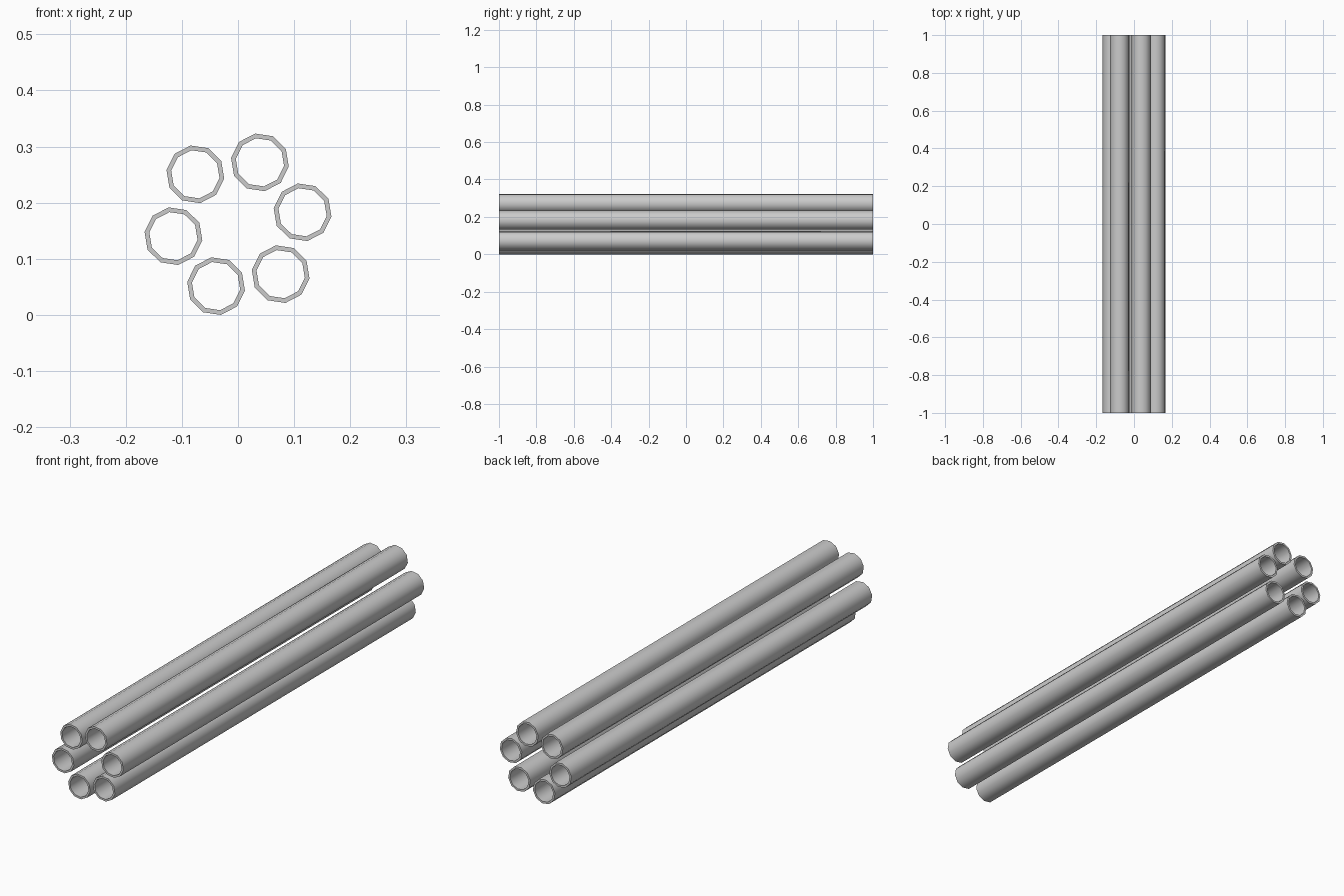
import bpy, bmesh
from math import sin, cos, radians

if "Cube" in bpy.data.objects:
    bpy.data.objects.remove(bpy.data.objects["Cube"])

SIDES, LENGTH = 10, 2.0
R_OUT, R_IN = 0.052, 0.0435      # tube radii
RING_R, PHASE = 0.117, 10.5      # tube centres around the cluster axis
TURN = 27.5                      # rotation of each ten-sided section
CENTRE_Z = RING_R * sin(radians(60 + PHASE)) + R_OUT * sin(radians(TURN + 72))


def make_tube(name, x, z):
    """Open hollow ten-sided tube running along y."""
    bm = bmesh.new()
    loops = []
    for r, y in ((R_OUT, -1), (R_OUT, 1), (R_IN, 1), (R_IN, -1)):
        loops.append([bm.verts.new((r * cos(radians(TURN + 360 / SIDES * i)),
                                    y * LENGTH / 2,
                                    r * sin(radians(TURN + 360 / SIDES * i))))
                      for i in range(SIDES)])
    # outer wall, back rim, inner wall, front rim
    for k in range(4):
        a, b = loops[k], loops[(k + 1) % 4]
        for i in range(SIDES):
            j = (i + 1) % SIDES
            bm.faces.new((a[i], a[j], b[j], b[i]))
    bmesh.ops.recalc_face_normals(bm, faces=bm.faces)
    mesh = bpy.data.meshes.new(name)
    bm.to_mesh(mesh)
    bm.free()
    obj = bpy.data.objects.new(name, mesh)
    obj.location = (x, 0, z)
    bpy.context.collection.objects.link(obj)
    bpy.ops.object.select_all(action='DESELECT')
    obj.select_set(True)
    bpy.context.view_layer.objects.active = obj
    bpy.ops.object.shade_smooth_by_angle(angle=radians(45))


# Six barrels in a slightly turned ring
for n in range(6):
    a = radians(PHASE + 60 * n)
    make_tube(f"barrel_tube_{n + 1}", RING_R * cos(a), CENTRE_Z + RING_R * sin(a))
